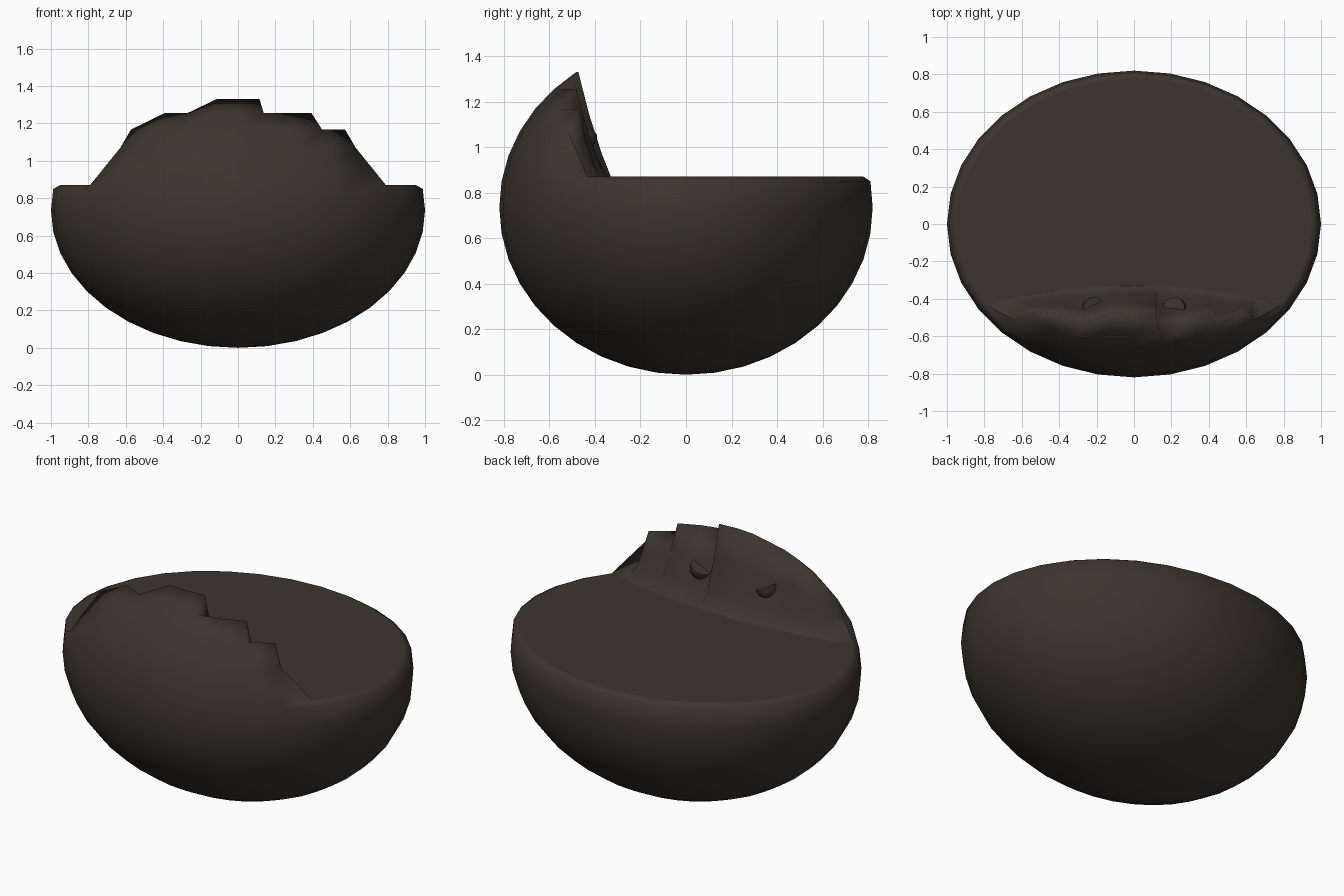
import bpy
import bmesh
from math import sin, cos, radians
from mathutils import Vector

cube = bpy.data.objects.get("Cube")
if cube:
    bpy.data.objects.remove(cube)

RX, RY, RZ = 1.0, 0.82, 0.735      # egg radii
FLOOR = 0.87                       # height of the flat top
COLS, STEP = 32, 9                 # columns, degrees per ring

stone = bpy.data.materials.new("dark_brown_stone")
stone.use_nodes = True
colour = (0.047, 0.036, 0.027, 1)
stone.diffuse_color = colour
bsdf = stone.node_tree.nodes["Principled BSDF"]
bsdf.inputs["Base Color"].default_value = colour
bsdf.inputs["Roughness"].default_value = 0.9


def finish(bm, name):
    bmesh.ops.recalc_face_normals(bm, faces=bm.faces)
    for f in bm.faces:
        f.smooth = True
    mesh = bpy.data.meshes.new(name)
    bm.to_mesh(mesh)
    bm.free()
    mesh.materials.append(stone)
    obj = bpy.data.objects.new(name, mesh)
    bpy.context.collection.objects.link(obj)
    return obj


bm = bmesh.new()
verts = {}


def vert(ring, col):
    """Shell vertex; column 0 faces the front."""
    col = 0 if ring == -10 else (col + 16) % COLS - 16
    if (ring, col) not in verts:
        lat, lon = radians(ring * STEP), radians(col * 360 / COLS)
        p = Vector((RX * cos(lat) * sin(lon), -RY * cos(lat) * cos(lon), RZ + RZ * sin(lat)))
        if ring == 2 and abs(col) >= 5:
            p.z = FLOOR
        if (ring, col) == (2, -4):
            p.x, p.z = -0.70, 0.935
        verts[ring, col] = bm.verts.new(p)
    return verts[ring, col]


def shell_face(*keys):
    bm.faces.new([vert(*k) for k in keys])


# Lower bowl
for col in range(COLS):
    shell_face((-10, 0), (-9, col + 1), (-9, col))
    for ring in range(-9, 2):
        shell_face((ring, col), (ring, col + 1), (ring + 1, col + 1), (ring + 1, col))

# Broken front shell rising above the bowl
for ring, half in ((2, 4), (3, 4), (4, 3), (5, 1)):
    for col in range(-half, half):
        shell_face((ring, col), (ring, col + 1), (ring + 1, col + 1), (ring + 1, col))
shell_face((2, -5), (2, -4), (3, -4))
shell_face((2, 4), (2, 5), (3, 4))
shell_face((4, -4), (4, -3), (5, -3))
shell_face((5, -2), (5, -1), (6, -1))

# Sloping inner wall from the jagged edge down to the floor
jagged = [(2, -5), (2, -4), (3, -4), (4, -4), (5, -3), (5, -2), (6, -1), (6, 0), (6, 1),
          (5, 1), (5, 2), (5, 3), (4, 3), (4, 4), (3, 4), (2, 4), (2, 5)]
columns = []
for key in jagged:
    top = vert(*key)
    column = [top]
    if key[0] == 2 and abs(key[1]) == 5:
        column *= 4
    else:
        x = top.co.x
        base = Vector((x, -0.33 - 0.16 * x * x, FLOOR))
        for t in (0.4, 0.78, 1):
            p = top.co.lerp(base, t)
            p.y -= 0.04 * t * (1 - t)
            column.append(bm.verts.new(p))
    columns.append(column)
for a, b in zip(columns, columns[1:]):
    for i in range(3):
        ring = list(dict.fromkeys((a[i], a[i + 1], b[i + 1], b[i])))
        bm.faces.new(ring)

# Flat floor with a narrow rim
loop = [c[-1] for c in columns] + [vert(2, col) for col in range(6, 27)]
floor = bm.faces.new(loop)
bmesh.ops.inset_region(bm, faces=[floor], thickness=0.06)
finish(bm, "broken_boulder")

# Two slanted half-round knobs on the inner wall
for side, name in ((1, "left_knob"), (-1, "right_knob")):
    bm = bmesh.new()
    bmesh.ops.create_uvsphere(bm, u_segments=16, v_segments=10, radius=0.065)
    cut = bmesh.ops.bisect_plane(bm, geom=bm.verts[:] + bm.edges[:] + bm.faces[:],
                                 plane_co=(0, 0, 0.01), plane_no=(-side * 0.35, 0.1, 0.9),
                                 clear_outer=True)
    rim = [e for e in cut["geom_cut"] if isinstance(e, bmesh.types.BMEdge)]
    bmesh.ops.holes_fill(bm, edges=rim, sides=0)
    bmesh.ops.translate(bm, verts=bm.verts, vec=(side * 0.215, -0.455, 1.05))
    knob = finish(bm, name)
    bpy.context.view_layer.objects.active = knob
    knob.select_set(True)
    bpy.ops.object.shade_smooth_by_angle(angle=radians(40))
    knob.select_set(False)
